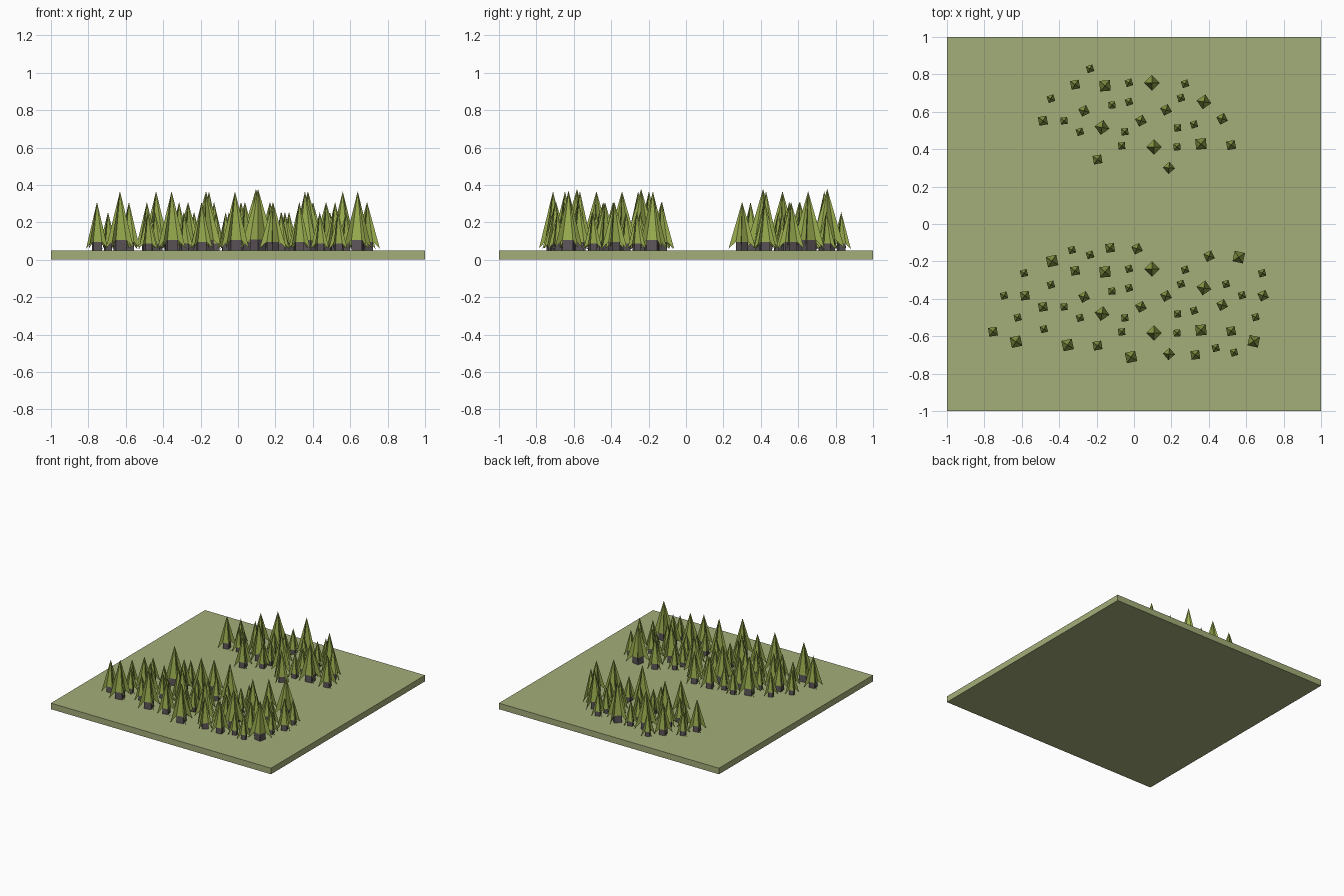
import bpy
from math import cos, sin, pi, radians

if "Cube" in bpy.data.objects:
    bpy.data.objects.remove(bpy.data.objects["Cube"])


def material(name, color):
    m = bpy.data.materials.new(name)
    m.diffuse_color = (*color, 1)
    m.use_nodes = True
    m.node_tree.nodes["Principled BSDF"].inputs["Base Color"].default_value = m.diffuse_color
    return m


GRASS = material("grass", (0.37, 0.42, 0.19))
BARK = material("bark", (0.11, 0.09, 0.10))
NEEDLES = material("needles", (0.33, 0.43, 0.08))

# Ground slab
bpy.ops.mesh.primitive_cube_add(size=1, location=(0, 0, 0.025))
ground = bpy.context.object
ground.name = "ground"
ground.scale = (2, 2, 0.05)
ground.data.materials.append(GRASS)


def tree_mesh(core=0.04, tip=0.089, trunk_top=0.056, tip_z=0.011, height=0.316):
    """Square trunk, slim pyramid on top, and a flat drooping branch fin on each corner."""
    def ring(r, z):
        return [(r * cos(pi / 4 + i * pi / 2), r * sin(pi / 4 + i * pi / 2), z) for i in range(4)]
    verts = ring(core, 0) + ring(core, trunk_top) + ring(tip, tip_z) + [(0, 0, height)]
    faces = [(3, 2, 1, 0)]
    faces += [(i, (i + 1) % 4, 4 + (i + 1) % 4, 4 + i) for i in range(4)]
    trunk_count = len(faces)
    for i in range(4):
        faces.append((4 + i, 4 + (i + 1) % 4, 12))
        faces.append((4 + i, 8 + i, 12))
    me = bpy.data.meshes.new("pine_tree")
    me.from_pydata(verts, [], faces)
    me.materials.append(BARK)
    me.materials.append(NEEDLES)
    for p in me.polygons:
        p.material_index = int(p.index >= trunk_count)
    return me


PINE = tree_mesh()


def plant(groups, name, offsets):
    """Place trees; each group is (scale, turn in degrees, positions)."""
    n = 0
    for dy in offsets:
        for scale, turn, spots in groups:
            for x, y in spots:
                n += 1
                ob = bpy.data.objects.new(f"{name}_{n:02d}", PINE)
                ob.location = (x, y + dy, 0.05)
                ob.rotation_euler.z = radians(turn)
                ob.scale = (scale,) * 3
                bpy.context.collection.objects.link(ob)


# Grove used twice, at the back and at the front
grove = [
    (1.04, 45, [(0.096, 0.755), (0.107, 0.412)]),
    (1.0, 35, [(0.374, 0.653), (-0.171, 0.516)]),
    (1.0, 5, [(-0.155, 0.739), (0.358, 0.428)]),
    (0.82, 40, [(0.187, 0.3)]),
    (0.82, 28, [(-0.267, 0.605), (0.171, 0.61), (0.471, 0.562), (0.037, 0.552)]),
    (0.82, 10, [(-0.315, 0.745), (-0.487, 0.552), (0.519, 0.422), (-0.195, 0.345)]),
    (0.65, 18, [(-0.235, 0.83), (-0.027, 0.755), (0.273, 0.75), (-0.444, 0.67),
                (-0.027, 0.653), (0.251, 0.674), (0.321, 0.532), (-0.289, 0.493)]),
    (0.65, 5, [(-0.118, 0.636), (0.233, 0.514), (-0.049, 0.493), (-0.374, 0.552),
               (-0.066, 0.418), (0.23, 0.412)]),
]
plant(grove, "grove_tree", (0, -0.995))

# Extra trees around the front grove
border = [
    (1.0, 12, [(-0.631, -0.629), (-0.438, -0.198), (-0.355, -0.647), (-0.016, -0.711)]),
    (1.0, -12, [(0.64, -0.627), (0.56, -0.177)]),
    (0.82, 8, [(-0.128, -0.128), (-0.583, -0.383), (-0.754, -0.576), (0.328, -0.7)]),
    (0.82, 25, [(0.016, -0.132), (0.401, -0.172), (0.69, -0.383)]),
    (0.65, 15, [(-0.332, -0.139), (-0.588, -0.263), (-0.695, -0.383), (-0.622, -0.5),
                (-0.482, -0.562), (0.437, -0.663), (0.535, -0.687), (0.65, -0.498),
                (0.685, -0.263), (0.577, -0.381), (0.492, -0.321)]),
]
plant(border, "front_tree", (0,))
